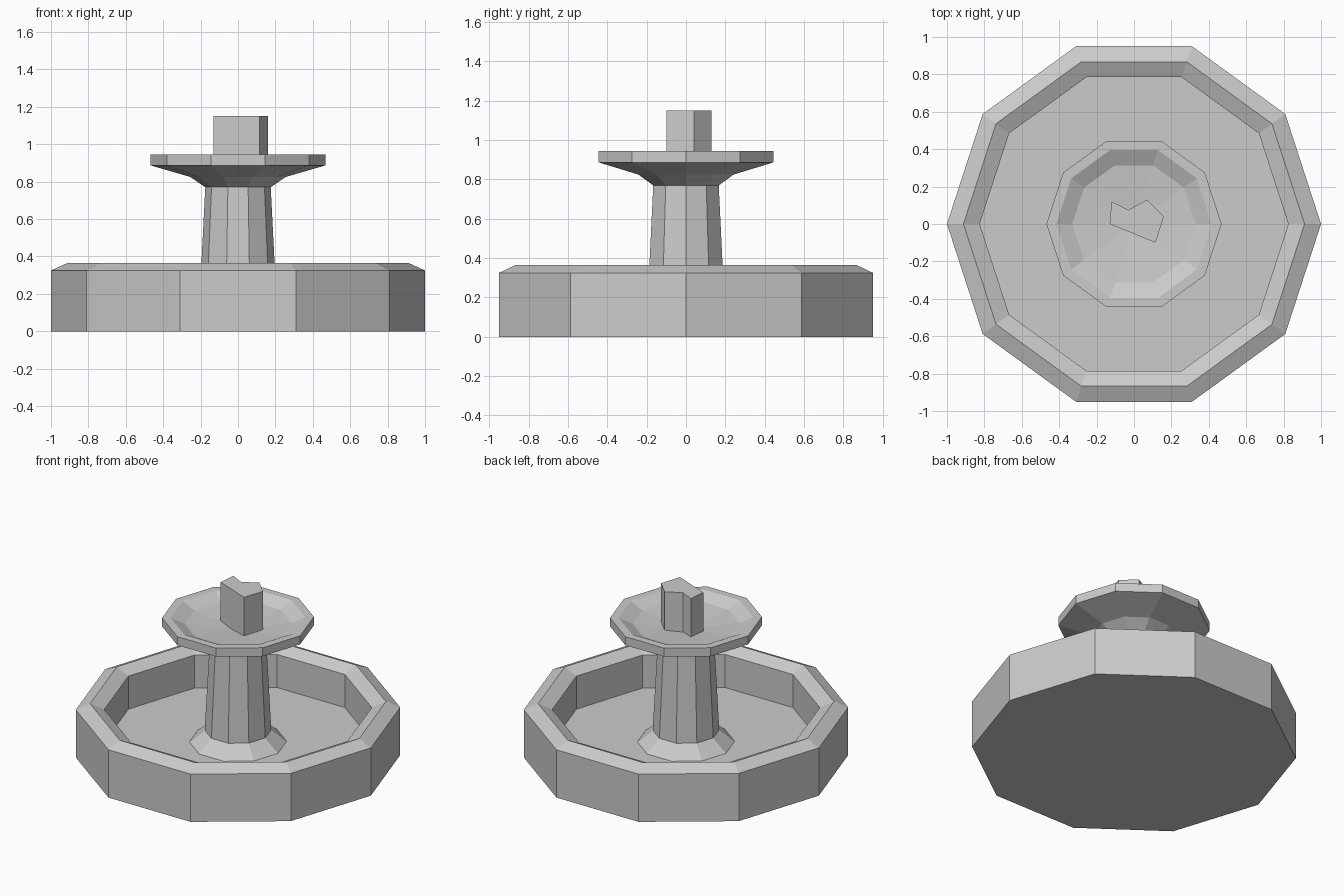
import bpy, bmesh
from math import cos, sin, tau

if "Cube" in bpy.data.objects:
    bpy.data.objects.remove(bpy.data.objects["Cube"])

SIDES = 10


def new_object(name, bm):
    bmesh.ops.recalc_face_normals(bm, faces=bm.faces)
    mesh = bpy.data.meshes.new(name)
    bm.to_mesh(mesh)
    bm.free()
    obj = bpy.data.objects.new(name, mesh)
    bpy.context.collection.objects.link(obj)
    return obj


def lathe(name, profile):
    """Revolve (radius, z) points into flat-sided rings; radius 0 makes a pole."""
    bm = bmesh.new()
    rings = []
    for r, z in profile:
        n = SIDES if r > 0 else 1
        rings.append([bm.verts.new((r * cos(tau * i / SIDES), r * sin(tau * i / SIDES), z))
                      for i in range(n)])
    for a, b in zip(rings, rings[1:]):
        for i in range(SIDES):
            j = (i + 1) % SIDES
            corners = [a[i % len(a)], a[j % len(a)], b[j % len(b)], b[i % len(b)]]
            bm.faces.new(list(dict.fromkeys(corners)))
    return new_object(name, bm)


def prism(name, outline, z0, z1):
    bm = bmesh.new()
    face = bm.faces.new([bm.verts.new((x, y, z0)) for x, y in outline])
    top = bmesh.ops.extrude_face_region(bm, geom=[face], use_keep_orig=True)["geom"]
    for v in top:
        if isinstance(v, bmesh.types.BMVert):
            v.co.z = z1
    return new_object(name, bm)


# Lower pool with a ridged rim
lathe("basin", [(0, 0), (1, 0), (1, 0.325), (0.912, 0.365), (0.825, 0.325),
                (0.825, 0.1), (0, 0.1)])

# Flared foot and tapering column
lathe("pedestal", [(0.30, 0.1), (0.205, 0.18), (0.175, 0.77)])

# Upper dish
lathe("upper_bowl", [(0, 0.77), (0.175, 0.77), (0.255, 0.825), (0.468, 0.887),
                     (0.468, 0.945), (0.415, 0.945), (0.33, 0.905), (0, 0.875)])

# Broken stump rising from the dish
prism("broken_stump", [(-0.13, 0.0), (0.115, -0.1), (0.16, 0.04), (0.07, 0.13),
                       (-0.03, 0.075), (-0.12, 0.12)], 0.87, 1.15)
